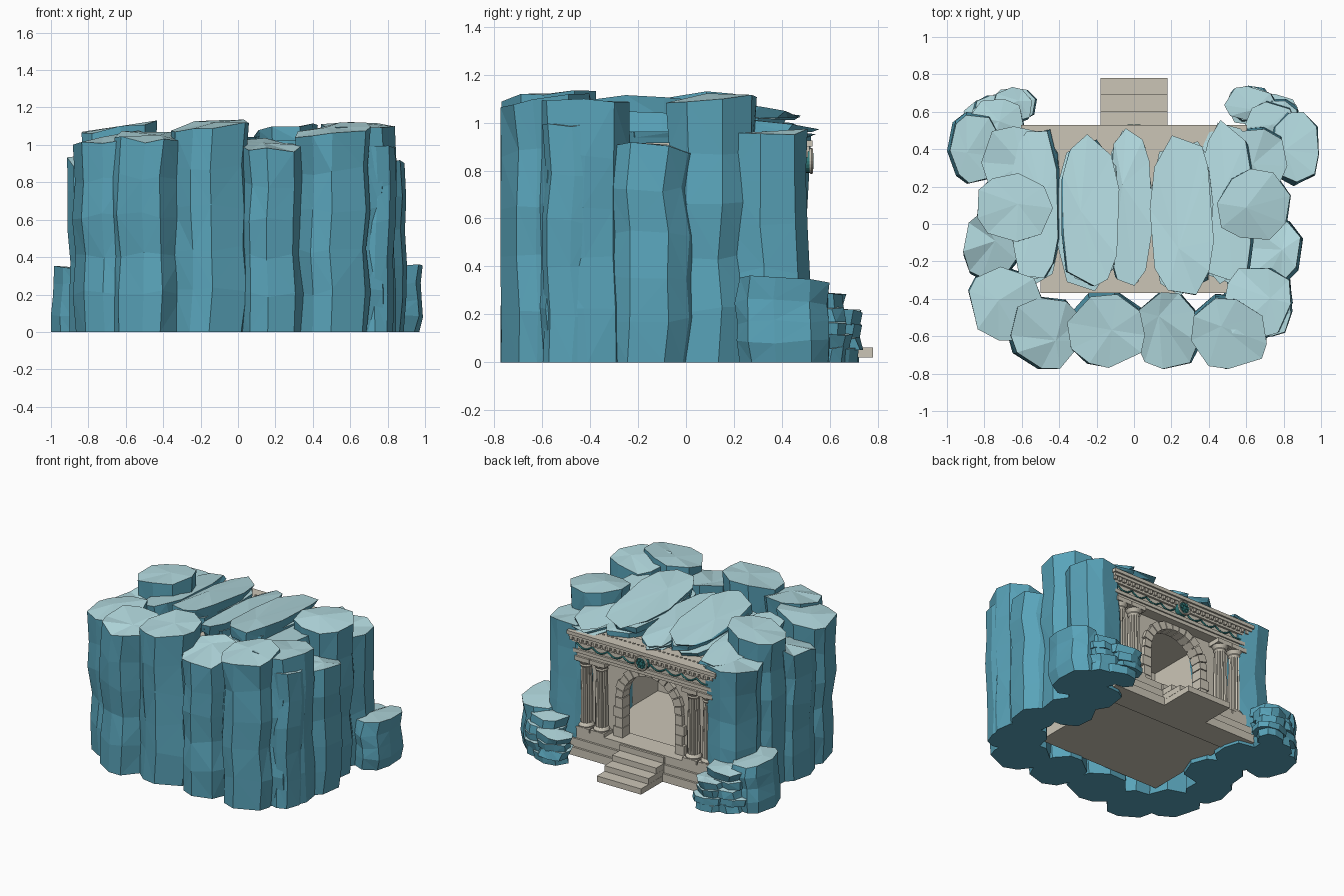
import bpy, bmesh, random
from math import sin, cos, pi, copysign

if "Cube" in bpy.data.objects:
    bpy.data.objects.remove(bpy.data.objects["Cube"])
random.seed(11)
U = random.uniform

def material(name, rgb):
    m = bpy.data.materials.new(name)
    m.diffuse_color = (*rgb, 1)
    m.use_nodes = True
    m.node_tree.nodes["Principled BSDF"].inputs["Base Color"].default_value = m.diffuse_color
    return m

ROCK = material("rock_blue", (.10, .37, .49))
ROCK_TOP = material("rock_top", (.45, .70, .74))
STONE = material("stone", (.60, .56, .47))
TEAL = material("teal", (.03, .20, .20))

def finish(bm, name, *mats):
    bmesh.ops.recalc_face_normals(bm, faces=bm.faces)
    me = bpy.data.meshes.new(name)
    bm.to_mesh(me)
    bm.free()
    for m in mats:
        me.materials.append(m)
    ob = bpy.data.objects.new(name, me)
    bpy.context.collection.objects.link(ob)
    return ob

def prism(bm, pts, y0, y1):
    """Outline in x/z pushed from y0 to y1."""
    a = [bm.verts.new((x, y0, z)) for x, z in pts]
    b = [bm.verts.new((x, y1, z)) for x, z in pts]
    bm.faces.new(a)
    bm.faces.new(b[::-1])
    for i in range(len(pts)):
        j = (i + 1) % len(pts)
        bm.faces.new((a[i], a[j], b[j], b[i]))

def box(bm, x0, x1, y0, y1, z0, z1):
    prism(bm, [(x0, z0), (x1, z0), (x1, z1), (x0, z1)], y0, y1)

def boxes(name, items, mat=STONE):
    bm = bmesh.new()
    for it in items:
        box(bm, *it)
    return finish(bm, name, mat)

def rock(name, cx, cy, rx, ry, z0, z1, tx=0, ty=0, rings=5, n=9, jit=.035, rough=.02, sq=.9):
    """Faceted column: jittered rings with a tilted, fanned cap; sq < 1 squares the outline."""
    bm = bmesh.new()
    turn = U(0, 1)
    shape = [((i + turn + U(-.25, .25)) / n * 2 * pi, U(.97, 1.08)) for i in range(n)]
    rows = []
    for r in range(rings + 1):
        t = r / rings
        s, dx, dy = 1 + (jit if r % 2 else -jit) * U(.2, 1), U(-.012, .012), U(-.012, .012)
        row = []
        for a, k in shape:
            q = k * s * U(.97, 1.03)
            ca, sa = copysign(abs(cos(a)) ** sq, cos(a)), copysign(abs(sin(a)) ** sq, sin(a))
            z = z0 + (z1 - z0) * t + (tx * ca + ty * sa) * t ** 3
            if r:
                z += U(-rough, rough)
            x = max(-1, min(1, cx + dx + rx * q * ca))
            y = max(-.775, cy + dy + ry * q * sa)
            row.append(bm.verts.new((x, y, z)))
        rows.append(row)
    for lo, hi in zip(rows, rows[1:]):
        for i in range(n):
            j = (i + 1) % n
            bm.faces.new((lo[i], lo[j], hi[j], hi[i]))
    bm.faces.new(rows[0][::-1])
    c = bm.verts.new((cx + U(-.4, .4) * rx, cy + U(-.4, .4) * ry, z1 + .012))
    for i in range(n):
        bm.faces.new((rows[-1][i], rows[-1][(i + 1) % n], c))
    bmesh.ops.triangulate(bm, faces=[f for f in bm.faces if len(f.verts) == 4])
    bm.normal_update()
    for f in bm.faces:
        f.material_index = int(f.normal.z > .65)
    return finish(bm, name, ROCK, ROCK_TOP)

# Tall rock columns around the shrine: centre, radii, top height, tilt
for i, (x, y, rx, ry, h, tx, ty) in enumerate([
        (-.48, -.58, .185, .185, 1.04, -.01, .02), (-.15, -.57, .20, .195, 1.11, .025, .01),
        (.17, -.57, .17, .195, 1.00, -.01, .03), (.50, -.58, .195, .19, 1.08, .02, .02),
        (-.68, -.42, .19, .19, 1.03, .03, .01), (.66, -.41, .185, .185, 1.08, .02, -.02),
        (.74, -.47, .10, .13, .98, 0, 0), (-.76, -.13, .14, .17, .94, .02, .03),
        (.75, -.15, .145, .175, .90, 0, -.02), (-.64, .09, .195, .18, 1.09, .03, .01),
        (.64, .09, .19, .18, 1.11, -.01, .01), (-.63, .34, .175, .175, .95, 0, .01),
        (.64, .34, .175, .175, .95, 0, .01)]):
    rock(f"rock_column_{i + 1}", x, y, rx, ry, 0, h, tx, ty)

# Low boulders and layered ledges beside the stairs
for side, s in (("left", -1), ("right", 1)):
    rock(f"{side}_low_boulder", s * .85, .40, .135, .185, 0, .335, s * .02, -.01, rings=4, rough=.012)
    for k in range(5):
        rock(f"{side}_ledge_{k + 1}", s * (.74 + U(-.02, .02)), .56 + U(-.02, .01), U(.12, .155),
             U(.10, .13), k * .056, k * .056 + .058, rings=1, n=8, rough=.01)
    for k in range(4):
        rock(f"{side}_front_ledge_{k + 1}", s * (.635 + U(-.02, .02)), .64 + U(-.02, .01), U(.10, .13),
             U(.08, .095), k * .052, k * .052 + .054, rings=1, n=8, rough=.01)

# Layered slabs over the roof, sloping toward the entrance
for i, (x, y, rx, ry, h) in enumerate([(-.52, .10, .12, .40, 1.0), (-.235, .05, .15, .39, 1.06),
                                       (-.02, .09, .11, .40, 1.01), (.255, .03, .16, .40, 1.07),
                                       (.50, .10, .14, .41, 1.01)]):
    rock(f"roof_slab_{i + 1}", x, y, rx, ry, h - .05, h, .025, -.03, rings=1, n=10, rough=.012, sq=.75)
    for k in range(2):
        z = .915 + k * (h - .965) / 2
        rock(f"roof_under_slab_{i + 1}_{k + 1}", x + U(-.02, .02), y + U(-.02, .02), rx * U(.92, 1.04), ry * U(.94, 1.0),
             z, z + (h - .965) / 2 + .01, 0, -.02, rings=1, n=9, rough=.006, sq=.75)

# Hollow room behind the front wall
boxes("room", [(-.5, .5, -.37, .40, .03, .19), (-.5, -.46, -.37, .40, .19, .92),
               (.46, .5, -.37, .40, .19, .92), (-.46, .46, -.37, -.33, .19, .92),
               (-.46, .46, -.33, .40, .88, .92)])

# Stepped plinth and stairs
boxes("plinth", [(-.60, .60, .34, .53, .02, .08), (-.59, .59, .34, .515, .08, .14),
                 (-.58, .58, .34, .50, .14, .20)])
boxes("stairs", [(-.18, .18, .48, .78 - .088 * k, .02 + .043 * k, .062 + .043 * k) for k in range(4)])

# Front wall with arched opening
R, SPR = .22, .49
arch = [(R * cos(pi * i / 16), SPR + R * sin(pi * i / 16)) for i in range(17)]
bm = bmesh.new()
prism(bm, [(R, .2)] + arch + [(-R, .2), (-.60, .2), (-.60, .80), (.60, .80), (.60, .2)], .36, .405)
finish(bm, "front_wall", STONE)

# Arch stones and jamb blocks
bm = bmesh.new()
N = 13
for i in range(N):
    a0, a1 = pi * (i + .05) / N, pi * (i + .95) / N
    ro = R + (.06 if i % 2 else .05)
    prism(bm, [(R * .97 * cos(a0), SPR + R * .97 * sin(a0)), (ro * cos(a0), SPR + ro * sin(a0)),
               (ro * cos(a1), SPR + ro * sin(a1)), (R * .97 * cos(a1), SPR + R * .97 * sin(a1))], .35, .435)
for s in (-1, 1):
    for k in range(4):
        w = .06 if k % 2 else .075
        x0, x1 = sorted((s * .213, s * (.213 + w)))
        box(bm, x0, x1, .35, .435, .2 + k * .0725, .269 + k * .0725)
finish(bm, "arch_stones", STONE)

# Fluted columns: the profile is (radius, height, fluted)
def column(name, cx, cy):
    bm = bmesh.new()
    n = 28
    prof = [(.054, .225, 0), (.056, .235, 0), (.048, .25, 0), (.045, .255, 1), (.044, .45, 1),
            (.038, .66, 1), (.038, .665, 0), (.044, .675, 0), (.04, .685, 0), (.056, .71, 0)]
    rows = [[bm.verts.new((cx + r * (1 - .14 * f * (i % 2)) * cos(2 * pi * i / n),
                           cy + r * (1 - .14 * f * (i % 2)) * sin(2 * pi * i / n), z))
             for i in range(n)] for r, z, f in prof]
    for lo, hi in zip(rows, rows[1:]):
        for i in range(n):
            j = (i + 1) % n
            bm.faces.new((lo[i], lo[j], hi[j], hi[i]))
    bm.faces.new(rows[0][::-1])
    bm.faces.new(rows[-1])
    for z0, z1, w in ((.2, .226, .058), (.709, .74, .06)):
        box(bm, cx - w, cx + w, cy - w, min(cy + w, .50), z0, z1)
    finish(bm, name, STONE)

for s in (-1, 1):
    for k, x in enumerate((.375, .50)):
        column(f"{'left' if s < 0 else 'right'}_column_{k + 1}", s * x, .445)

# Entablature with dentils and a row of small blocks on top
boxes("entablature", [(-.57, .57, .36, .485, .74, .765), (-.575, .575, .36, .495, .765, .79),
                      (-.565, .565, .36, .48, .79, .84), (-.58, .58, .36, .495, .84, .855),
                      (-.595, .595, .36, .515, .88, .90), (-.605, .605, .36, .528, .90, .925)])
boxes("dentils", [(-.57 + .038 * i, -.548 + .038 * i, .40, .51, .855, .88) for i in range(31)]
      + [(-.58, .58, .40, .495, .855, .88)])
boxes("cornice_studs", [(-.56 + .035 * i, -.545 + .035 * i, .44, .45, .92, .93) for i in range(33)])

# Garland along the frieze
cu = bpy.data.curves.new("garland", 'CURVE')
cu.dimensions, cu.bevel_depth, cu.bevel_resolution = '3D', .006, 1
for s in (-1, 1):
    sp = cu.splines.new('POLY')
    sp.points.add(40)
    for i, p in enumerate(sp.points):
        t = i / 40
        p.co = (s * (.05 + .5 * t), .485, .83 - .03 * abs(sin(4 * pi * t)), 1)
cu.materials.append(TEAL)
bpy.context.collection.objects.link(bpy.data.objects.new("garland", cu))

# Round boss over the door: disc, rim and petals
def disc(bm, x, z, r, y0, y1, n=20):
    prism(bm, [(x + r * cos(2 * pi * i / n), z + r * sin(2 * pi * i / n)) for i in range(n)], y0, y1)

bm = bmesh.new()
disc(bm, 0, .84, .05, .47, .523)
for i in range(6):
    disc(bm, .025 * cos(i * pi / 3), .84 + .025 * sin(i * pi / 3), .011, .52, .532, 8)
finish(bm, "door_boss", TEAL)
bpy.ops.mesh.primitive_torus_add(location=(0, .523, .84), rotation=(pi / 2, 0, 0), major_radius=.047,
                                 minor_radius=.008, major_segments=24, minor_segments=6)
bpy.context.object.name = "door_boss_rim"
bpy.context.object.data.materials.append(STONE)
